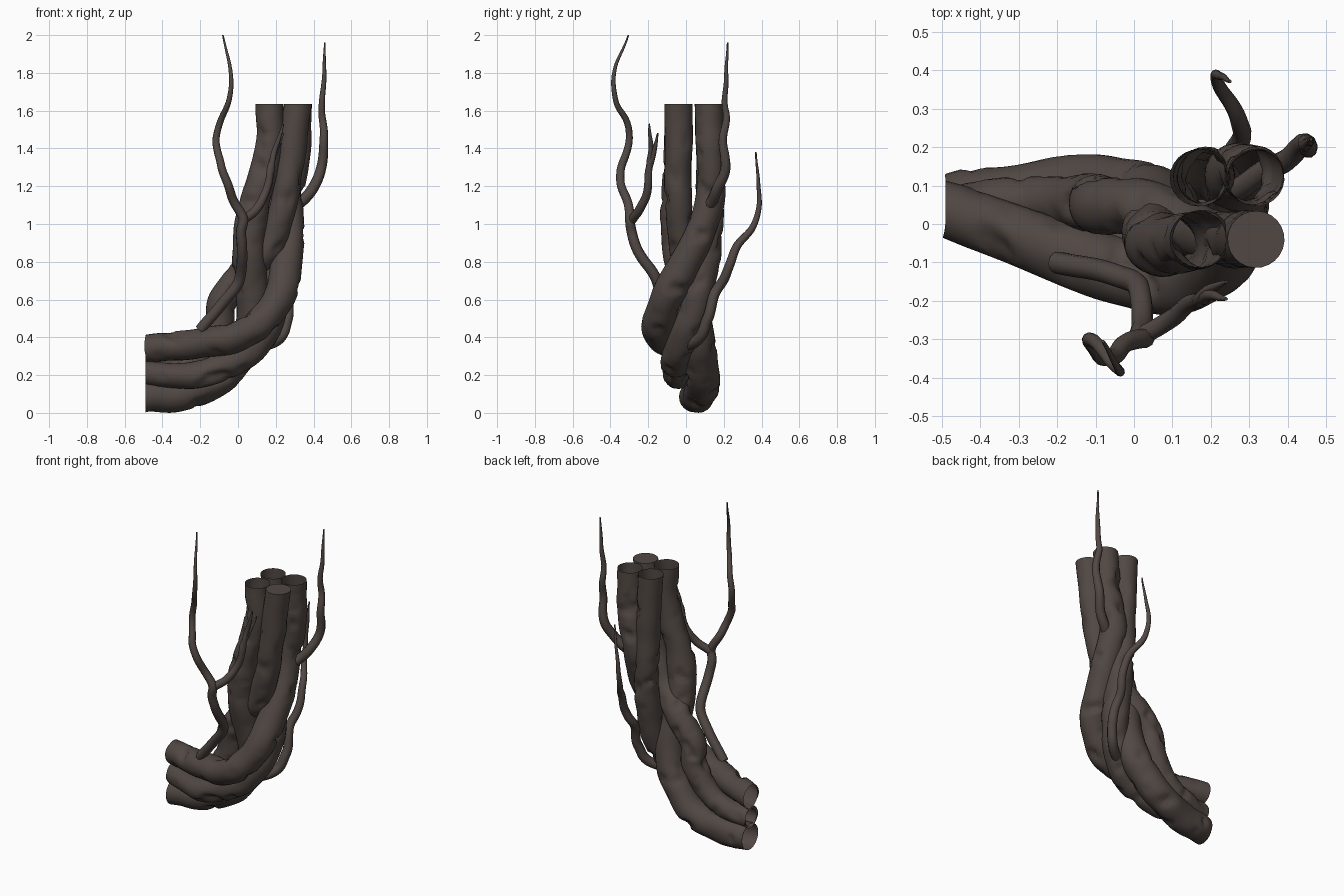
import bpy, bmesh, math
from mathutils import Vector, noise

if "Cube" in bpy.data.objects:
    bpy.data.objects.remove(bpy.data.objects["Cube"])

bark = bpy.data.materials.new("dark bark brown")
bark.diffuse_color = (0.082, 0.064, 0.056, 1)
bark.use_nodes = True
bark.node_tree.nodes["Principled BSDF"].inputs["Base Color"].default_value = bark.diffuse_color


def smooth_path(pts, n):
    """Catmull-Rom samples through the points."""
    P = [Vector(p) for p in pts]
    P = [P[0] * 2 - P[1]] + P + [P[-1] * 2 - P[-2]]
    out = []
    for a, b, c, d in zip(P, P[1:], P[2:], P[3:]):
        for k in range(n):
            t = k / n
            out.append(0.5 * (2 * b + (c - a) * t + (2 * a - 5 * b + 4 * c - d) * t * t
                              + (3 * b - a - 3 * c + d) * t ** 3))
    return out + [P[-2]]


def tube(name, pts, radius, sides, bump=0, wobble=0, ends=None, cap=True):
    """Sweep a round section along a path; radius is a function of 0..1 along it."""
    cen = smooth_path(pts, 14)
    last = len(cen) - 1
    # gentle kinks that vanish at both ends
    cen = [c + noise.noise_vector(c * 7) * wobble * math.sin(math.pi * i / last)
           for i, c in enumerate(cen)]
    bm = bmesh.new()
    rings, side = [], None
    for i, c in enumerate(cen):
        t = (cen[min(i + 1, last)] - cen[max(i - 1, 0)]).normalized()
        if ends and i in (0, last):
            t = Vector(ends[i > 0])
        side = t.orthogonal() if side is None else side - t * side.dot(t)
        side.normalize()
        up = t.cross(side)
        ring = []
        for k in range(sides):
            a = 2 * math.pi * k / sides
            d = side * math.cos(a) + up * math.sin(a)
            r = radius(i / last)
            q = c + d * r
            dent = max(0, noise.noise(q * 13) - 0.25)     # scattered hollows
            r *= 1 + bump * (noise.noise(q * 6) - 4 * dent) * min(1, (last - i) / 8, i / 5)
            ring.append(bm.verts.new(c + d * r))
        rings.append(ring)
    for A, B in zip(rings, rings[1:]):
        for k in range(sides):
            j = (k + 1) % sides
            bm.faces.new((A[k], A[j], B[j], B[k]))
    if cap:
        bm.faces.new(rings[-1])
    me = bpy.data.meshes.new(name)
    bm.to_mesh(me)
    bm.free()
    ob = bpy.data.objects.new(name, me)
    bpy.context.collection.objects.link(ob)
    me.materials.append(bark)
    bpy.ops.object.select_all(action='DESELECT')
    ob.select_set(True)
    bpy.context.view_layer.objects.active = ob
    bpy.ops.object.shade_smooth_by_angle(angle=math.radians(50))


def trunk(name, sx, sy, *pts, base=0.073):
    """Thick trunk; its top lands on one corner of a two-by-two bundle."""
    top = (0.242 + 0.075 * sx, 0.04 + 0.08 * sy, 1.635)

    def radius(t):
        return base + (0.074 - base) * t + 0.011 * math.sin(math.pi * min(1, t * 1.2))
    tube(name, [*pts, top], radius, 24, bump=0.15, ends=((1, 0, 0), (0, 0, 1)),
         cap=(sx > 0 > sy))


def vine(name, thick, *pts):
    """Thin climbing vine tapering to a point."""
    tube(name, pts, lambda t: 0.004 + thick * (1 - t ** 2.5), 10, wobble=0.025)


# Four twisted trunks, from the cut at the left to the cut at the top
trunk("front_trunk", 1, 1, (-.49, .04, .34), (-.2, -.07, .365), (.07, -.145, .44),
      (.23, -.09, .64), (.265, .04, .88), (.265, .125, 1.12), (.31, .13, 1.4))
trunk("back_trunk", 1, -1, (-.49, .04, .2), (-.25, .055, .26), (-.11, .06, .43),
      (-.085, .05, .59), (.03, .035, .74), (.18, -.02, .91), (.26, -.04, 1.2), base=.06)
trunk("low_trunk", -1, -1, (-.49, .045, .085), (-.3, .075, .1), (-.07, .09, .21),
      (.08, .05, .46), (.055, -.03, .82), (.085, -.055, 1.1), (.16, -.04, 1.38), base=.082)
trunk("middle_trunk", -1, 1, (-.49, .03, .21), (-.22, -.05, .205), (.05, -.045, .32),
      (.18, .04, .53), (.2, .11, .85), (.18, .125, 1.2), base=.063)

# Thin vines and their branches
fork = (.03, -.285, 1.02)
vine("left_vine", .025, (-.2, -.1, .44), (0, -.15, .69), (.02, -.27, .87), fork,
     (-.06, -.34, 1.22), (-.11, -.305, 1.48), (-.035, -.39, 1.74), (-.08, -.305, 2))
vine("left_vine_branch", .02, fork, (.13, -.225, 1.13), (.19, -.175, 1.33), (.24, -.15, 1.48))
vine("left_vine_twig", .012, (.17, -.195, 1.24), (.21, -.18, 1.4), (.24, -.195, 1.53))
vine("right_vine", .026, (.27, .09, 1.05), (.41, .185, 1.23), (.445, .205, 1.5),
     (.46, .22, 1.96))
vine("back_vine", .026, (.06, -.03, .33), (.24, .08, .41), (.26, .155, .63),
     (.28, .27, .87), (.21, .38, 1.05), (.25, .37, 1.38))
